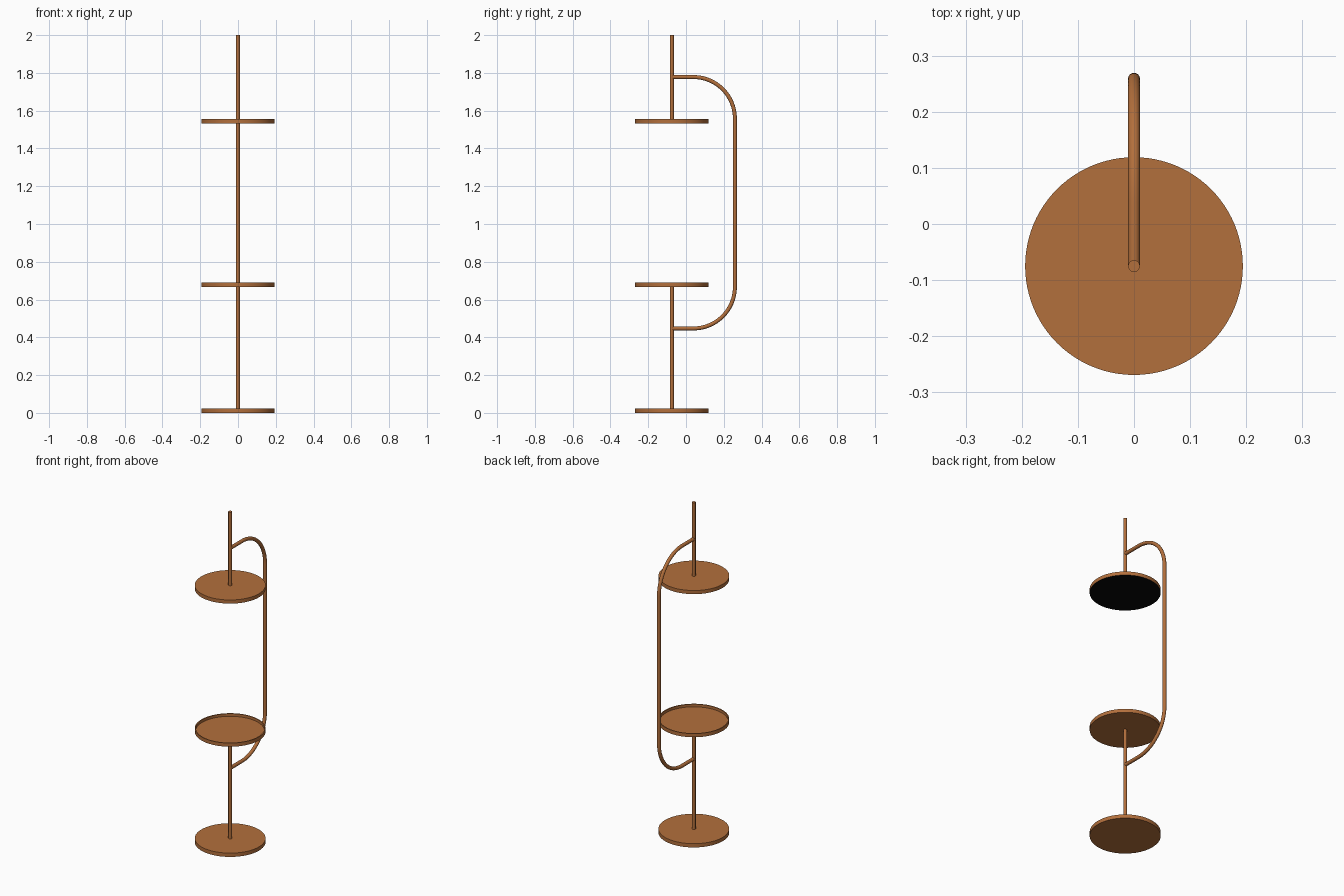
import bpy, bmesh, math

if "Cube" in bpy.data.objects:
    bpy.data.objects.remove(bpy.data.objects["Cube"])

CY = -0.075      # shared axis of posts and discs
R = 0.194        # disc radius
TUBE = 0.0105    # tube radius


def make_mat(name, col):
    m = bpy.data.materials.new(name)
    m.diffuse_color = (*col, 1)
    m.use_nodes = True
    m.node_tree.nodes["Principled BSDF"].inputs["Base Color"].default_value = m.diffuse_color
    return m


COPPER = make_mat("copper", (0.45, 0.16, 0.045))
BLACK = make_mat("black", (0.002, 0.002, 0.002))


def finish(name, bm):
    bmesh.ops.recalc_face_normals(bm, faces=bm.faces)
    me = bpy.data.meshes.new(name)
    bm.to_mesh(me)
    bm.free()
    ob = bpy.data.objects.new(name, me)
    bpy.context.collection.objects.link(ob)
    me.materials.append(COPPER)
    bpy.context.view_layer.objects.active = ob
    ob.select_set(True)
    bpy.ops.object.shade_smooth_by_angle(angle=math.radians(35))
    ob.select_set(False)
    return ob


def lathe(name, profile, segs):
    """Closed solid of revolution from (radius, z) points, capped at both ends."""
    bm = bmesh.new()
    rings = [[bm.verts.new((r * math.cos(2 * math.pi * i / segs),
                            CY + r * math.sin(2 * math.pi * i / segs), z))
              for i in range(segs)] for r, z in profile]
    for a, b in zip(rings, rings[1:]):
        for i in range(segs):
            j = (i + 1) % segs
            bm.faces.new((a[i], a[j], b[j], b[i]))
    bm.faces.new(rings[0][::-1])
    bm.faces.new(rings[-1])
    return finish(name, bm)


# Discs: plain base, rimmed tray, lamp head with black underside
lathe("base", [(R, 0), (R, 0.023)], 96)
lathe("tray", [(R, 0.667), (R, 0.689), (R - 0.006, 0.689), (R - 0.006, 0.673)], 96)
head = lathe("lamp_head", [(R, 1.533), (R, 1.555)], 96)
head.data.materials.append(BLACK)
for p in head.data.polygons:
    if p.normal.z < -0.9:
        p.material_index = 1

# Straight posts
lathe("lower_post", [(TUBE, 0.02), (TUBE, 0.669)], 24)
lathe("upper_post", [(TUBE, 1.55), (TUBE, 2.0)], 24)

# Bent side tube, swept round section along a path in the y-z plane
Z0, Z1, YB, BEND = 0.447, 1.778, 0.259, 0.22
path = [(CY, Z0, 0)]
for cz, start in ((Z0 + BEND, -math.pi / 2), (Z1 - BEND, 0)):
    for k in range(17):
        a = start + math.pi / 2 * k / 16
        path.append((YB - BEND + BEND * math.cos(a), cz + BEND * math.sin(a), a))
path[0] = (CY, Z0, -math.pi / 2)
path.append((CY, Z1, math.pi / 2))

bm = bmesh.new()
N = 24
rings = []
for y, z, a in path:
    ring = []
    for i in range(N):
        t = 2 * math.pi * i / N
        d = TUBE * math.cos(t)
        ring.append(bm.verts.new((TUBE * math.sin(t), y + d * math.cos(a), z + d * math.sin(a))))
    rings.append(ring)
for a, b in zip(rings, rings[1:]):
    for i in range(N):
        j = (i + 1) % N
        bm.faces.new((a[i], a[j], b[j], b[i]))
bm.faces.new(rings[0][::-1])
bm.faces.new(rings[-1])
finish("side_tube", bm)
